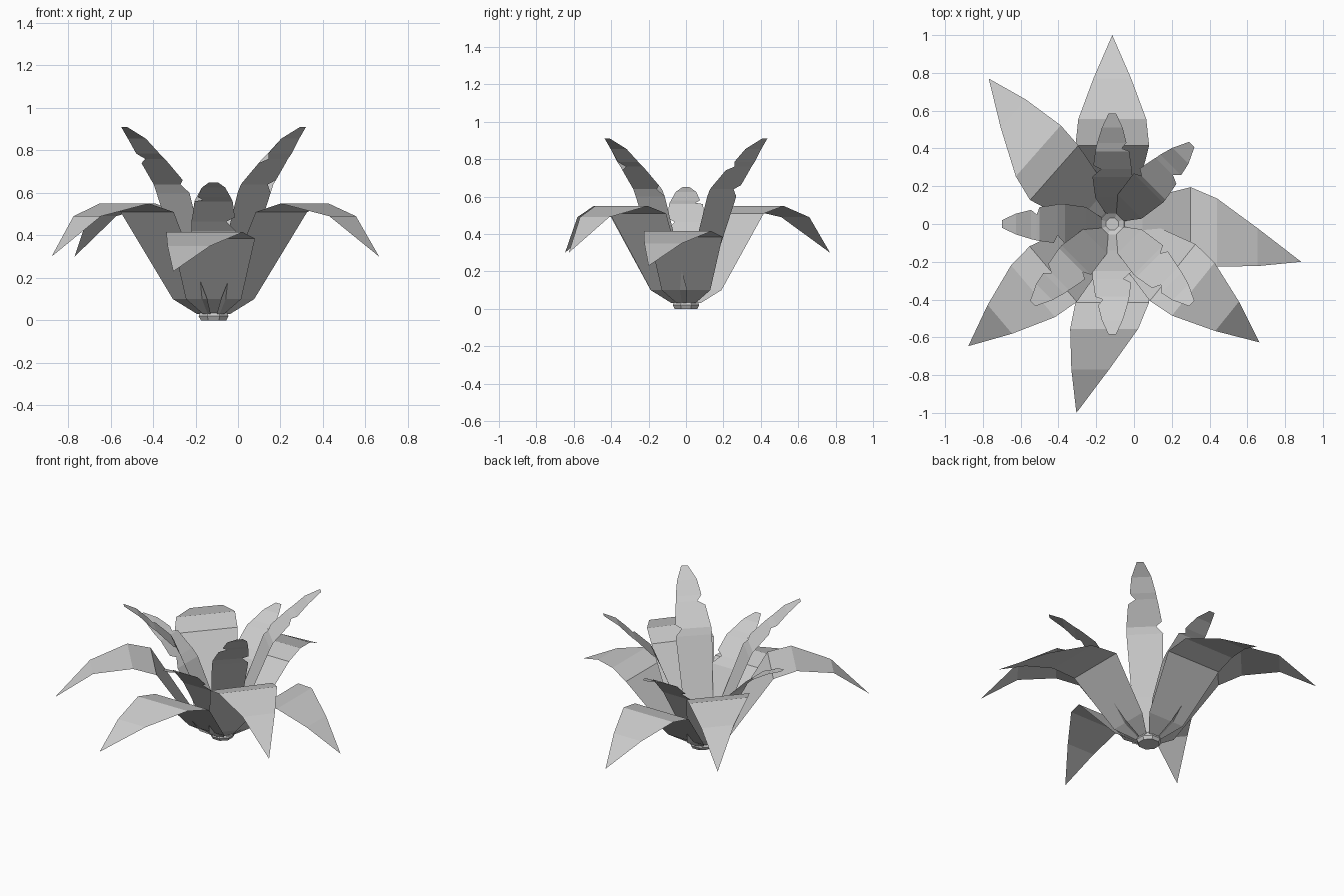
import bpy, bmesh
from math import radians, sin, cos
from mathutils import Vector

cube = bpy.data.objects.get("Cube")
if cube:
    bpy.data.objects.remove(cube, do_unlink=True)

grey = bpy.data.materials.new("plain_grey")
grey.use_nodes = True
tone = (0.6, 0.6, 0.6, 1)
grey.diffuse_color = tone
grey.node_tree.nodes["Principled BSDF"].inputs["Base Color"].default_value = tone

CENTRE = Vector((-0.115, 0, 0))


def finish(name, bm):
    mesh = bpy.data.meshes.new(name)
    bm.to_mesh(mesh)
    bm.free()
    mesh.materials.append(grey)
    obj = bpy.data.objects.new(name, mesh)
    bpy.context.collection.objects.link(obj)
    return obj


def leaf(name, angle, rows, bend=0.0):
    """Folded strip; rows hold reach, height, left half width, right half width."""
    a = radians(angle)
    out, side = Vector((cos(a), sin(a), 0)), Vector((sin(a), -cos(a), 0))
    bm = bmesh.new()
    last = None
    for reach, height, left, right in rows:
        # the outer half sweeps sideways
        shift = bend * (max(0, reach - 0.45) / 0.55) ** 0.9
        mid = CENTRE + out * reach + side * shift + Vector((0, 0, height))
        if left + right == 0:
            row = [bm.verts.new(mid)]
        else:
            row = [bm.verts.new(mid - side * left), bm.verts.new(mid + side * right)]
        if last:
            bm.faces.new(last + row[::-1])
        last = row
    return finish(name, bm)


def even(rows):
    return [(r, z, w, w) for r, z, w in rows]


# Outer leaves: arching out and drooping at the tip
low = even([(0.06, 0.03, 0.05), (0.16, 0.1, 0.13), (0.415, 0.385, 0.195),
            (0.555, 0.415, 0.18), (0.77, 0.35, 0.1), (1.0, 0.23, 0)])
high = even([(0.06, 0.03, 0.05), (0.145, 0.1, 0.125), (0.41, 0.51, 0.193),
             (0.55, 0.55, 0.18), (0.78, 0.49, 0.1), (1.0, 0.3, 0)])
leaf("outer_leaf_back", 90, low)
leaf("outer_leaf_front", -90, low, 0.19)
leaf("outer_leaf_left", 0, low, 0.2)
leaf("outer_leaf_front_left", -38.8, high)
leaf("outer_leaf_front_right", 220.3, high)
leaf("outer_leaf_back_right", 138.6, high, 0.145)

# Inner leaves: upright, with a torn notch on each edge
short = [(0.05, 0.03, 0.03, 0.03), (0.14, 0.22, 0.09, 0.09),
         (0.25, 0.42, 0.105, 0.105), (0.29, 0.465, 0.06, 0.105),
         (0.31, 0.485, 0.1, 0.1), (0.385, 0.56, 0.09, 0.09),
         (0.4, 0.567, 0.087, 0.05), (0.43, 0.58, 0.08, 0.075),
         (0.51, 0.625, 0.055, 0.055), (0.585, 0.65, 0.02, 0.02)]
tall = [(0.05, 0.03, 0.03, 0.03), (0.13, 0.25, 0.09, 0.09),
        (0.27, 0.6, 0.11, 0.11), (0.29, 0.64, 0.07, 0.108),
        (0.31, 0.66, 0.105, 0.105), (0.39, 0.74, 0.09, 0.09),
        (0.41, 0.76, 0.085, 0.045), (0.44, 0.785, 0.08, 0.075),
        (0.51, 0.855, 0.06, 0.06), (0.595, 0.91, 0.02, 0.02)]
for name, angle in (("back", 90), ("front", -90), ("right", 180)):
    leaf("inner_leaf_" + name, angle, short)
for name, angle in (("back_left", 45), ("front_left", -45), ("front_right", 225)):
    leaf("inner_leaf_" + name, angle, tall)

# Stem base: small eight-sided cup
bm = bmesh.new()
rings = []
for radius, height in ((0.065, 0), (0.076, 0.02), (0.066, 0.045), (0.035, 0.025)):
    rings.append([bm.verts.new(CENTRE + Vector((radius * cos(radians(45 * i + 22.5)),
                                                radius * sin(radians(45 * i + 22.5)), height)))
                  for i in range(8)])
for a, b in zip(rings, rings[1:]):
    for i in range(8):
        j = (i + 1) % 8
        bm.faces.new((a[i], a[j], b[j], b[i]))
bm.faces.new(rings[0][::-1])
bm.faces.new(rings[-1])
finish("stem_base", bm)
